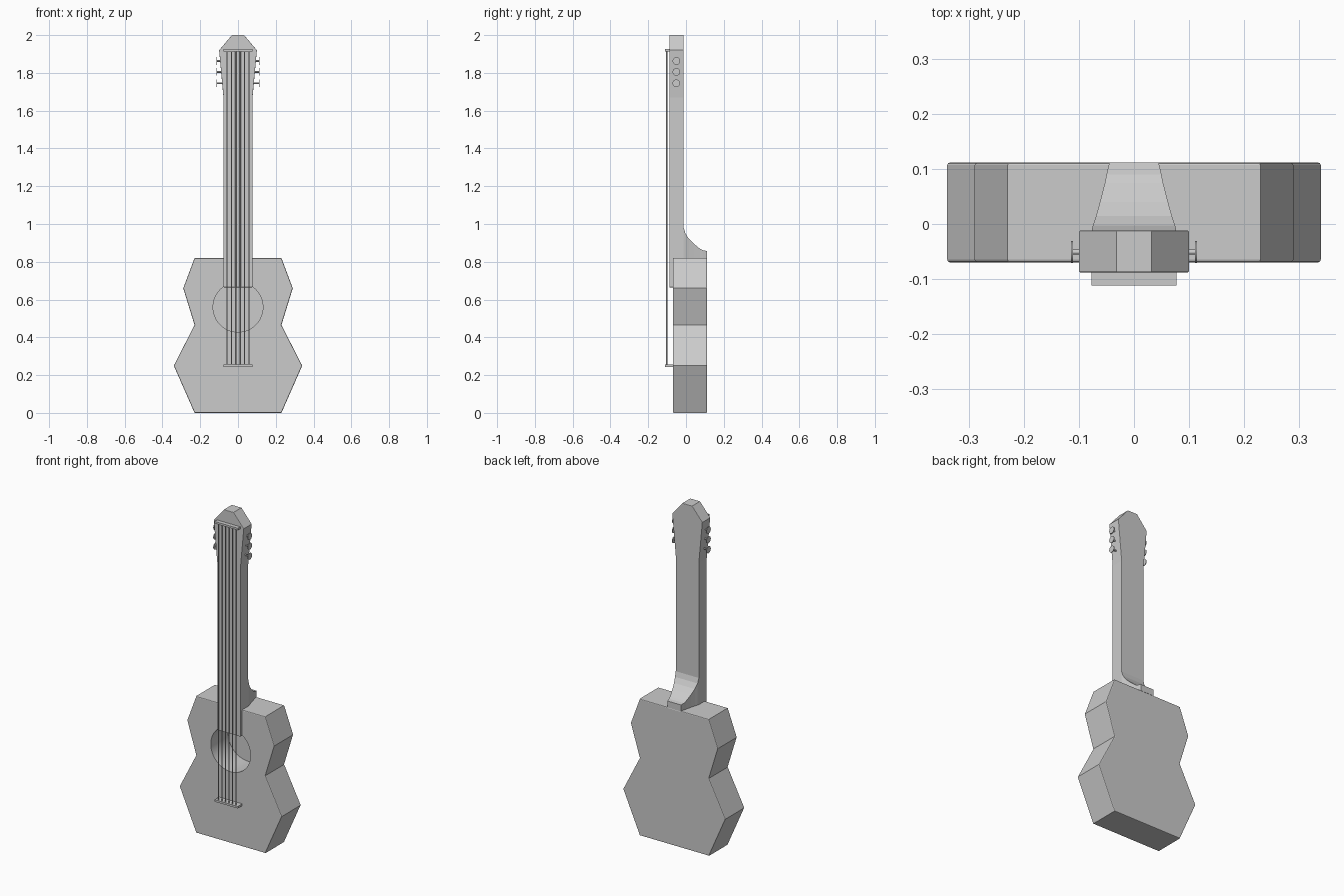
import bpy, bmesh, math
from mathutils import Matrix

if "Cube" in bpy.data.objects:
    bpy.data.objects.remove(bpy.data.objects["Cube"])


def finish(bm, name):
    bmesh.ops.recalc_face_normals(bm, faces=bm.faces)
    me = bpy.data.meshes.new(name)
    bm.to_mesh(me)
    bm.free()
    ob = bpy.data.objects.new(name, me)
    bpy.context.collection.objects.link(ob)
    return ob


def loft(name, rings):
    bm = bmesh.new()
    vs = [[bm.verts.new(p) for p in r] for r in rings]
    n = len(vs[0])
    for a, b in zip(vs, vs[1:]):
        for i in range(n):
            bm.faces.new((a[i], a[(i + 1) % n], b[(i + 1) % n], b[i]))
    bm.faces.new(vs[0])
    bm.faces.new(vs[-1])
    return finish(bm, name)


def slab(name, half, y0, y1):
    # mirrored x/z outline extruded along y
    outline = half + [(-x, z) for x, z in reversed(half)]
    return loft(name, [[(x, y, z) for x, z in outline] for y in (y0, y1)])


def bevel(ob, width):
    m = ob.modifiers.new("edge", 'BEVEL')
    m.width, m.segments = width, 2
    m.limit_method, m.angle_limit = 'ANGLE', math.radians(80)


def cylinder(name, centre, r, length, axis, sides):
    rot = {'X': Matrix.Rotation(math.pi / 2, 4, 'Y'),
           'Y': Matrix.Rotation(math.pi / 2, 4, 'X'), 'Z': Matrix()}[axis]
    bm = bmesh.new()
    bmesh.ops.create_cone(bm, cap_ends=True, segments=sides, radius1=r, radius2=r,
                          depth=length, matrix=Matrix.Translation(centre) @ rot)
    ob = finish(bm, name)
    for p in ob.data.polygons:
        p.use_smooth = len(p.vertices) == 4
    return ob


def box(name, hx, y0, y1, z0, z1):
    return slab(name, [(hx, z0), (hx, z1)], y0, y1)


# Body with sound hole pocket
body = slab("body", [(0.23, 0), (0.34, 0.25), (0.23, 0.465), (0.29, 0.66), (0.23, 0.82)],
            -0.07, 0.112)
bevel(body, 0.005)
hole = cylinder("sound_hole_cutter", (0, -0.01, 0.56), 0.132, 0.21, 'Y', 48)
hole.hide_render = True
cut = body.modifiers.new("sound_hole", 'BOOLEAN')
cut.operation, cut.object, cut.solver = 'DIFFERENCE', hole, 'EXACT'
bpy.context.view_layer.objects.active = body
for m in list(body.modifiers):
    bpy.ops.object.modifier_apply(modifier=m.name)
bpy.data.objects.remove(hole)

# Neck and headstock
neck = slab("neck_and_headstock",
            [(0.077, 0.665), (0.077, 1.67), (0.1, 1.92), (0.032, 2.0)], -0.088, -0.012)
bevel(neck, 0.002)

# Heel joining neck to body: (y, top z, half width)
heel = [(-0.02, 0.985, 0.077), (-0.012, 0.98, 0.077), (-0.003, 0.95, 0.075),
        (0.015, 0.922, 0.069), (0.04, 0.897, 0.062), (0.075, 0.868, 0.053),
        (0.09, 0.861, 0.05), (0.112, 0.857, 0.045)]
loft("heel", [[(-w, y, 0.818), (w, y, 0.818), (w, y, z), (-w, y, z)] for y, z, w in heel])

# Bridge and nut
box("bridge", 0.077, -0.112, -0.068, 0.244, 0.256)
box("nut", 0.077, -0.112, -0.086, 1.914, 1.926)

# Strings
for i in range(6):
    cylinder("string", ((i - 2.5) * 0.0232, -0.102, 1.085), 0.0035, 1.67, 'Z', 8)

# Tuning pegs
for s in (-1, 1):
    for z in (1.745, 1.805, 1.863):
        cylinder("peg_shaft", (s * 0.095, -0.051, z), 0.0045, 0.036, 'X', 12)
        cylinder("peg_button", (s * 0.113, -0.051, z), 0.02, 0.004, 'X', 24)
